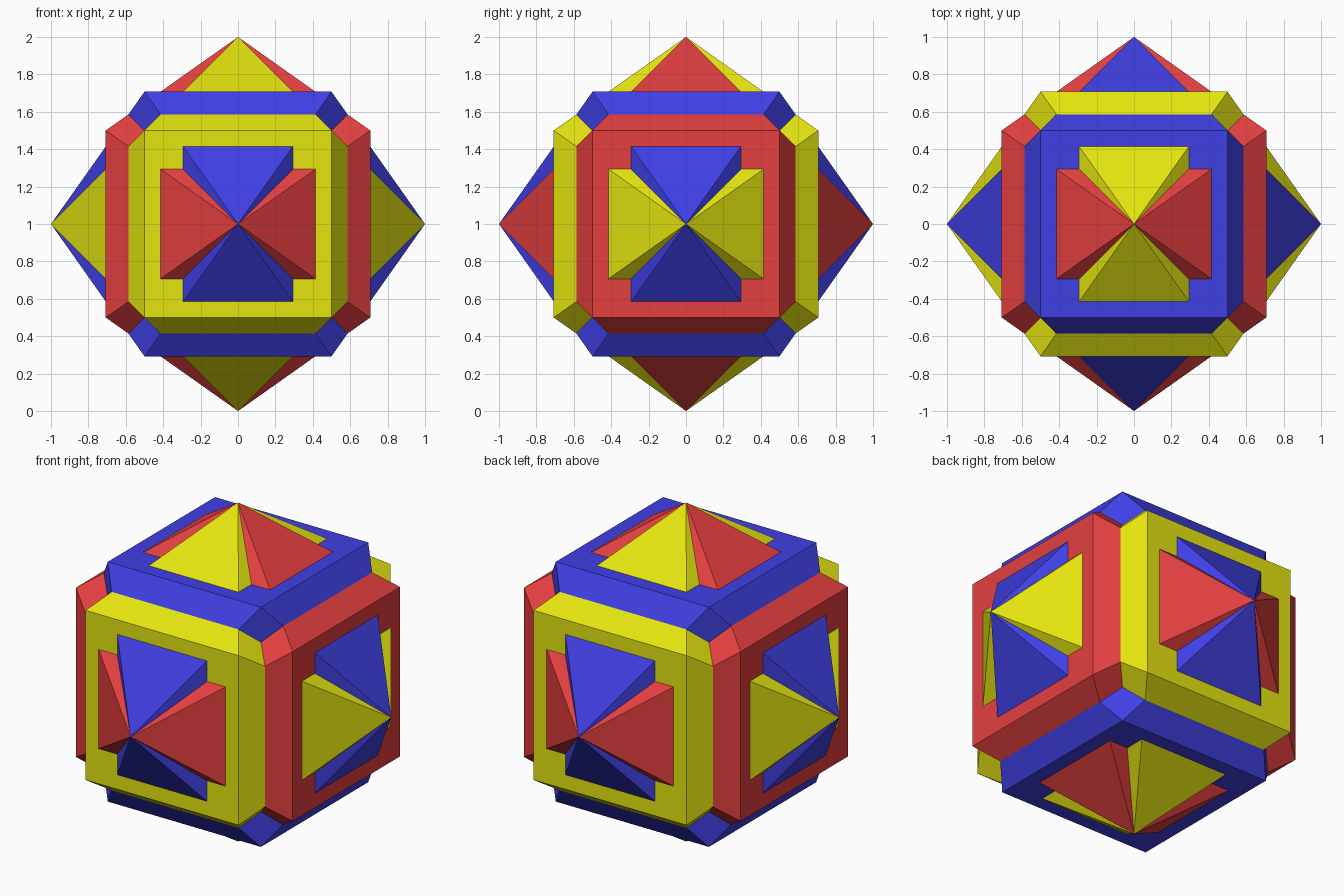
import bpy, bmesh, math
from mathutils import Matrix

cube = bpy.data.objects.get("Cube")
if cube:
    bpy.data.objects.remove(cube, do_unlink=True)


def make_material(name, rgb):
    mat = bpy.data.materials.new(name)
    mat.use_nodes = True
    mat.diffuse_color = (*rgb, 1)
    mat.node_tree.nodes["Principled BSDF"].inputs["Base Color"].default_value = (*rgb, 1)
    return mat


def cuboctahedron(name, mat, turn):
    """Unit cuboctahedron, spun 45 degrees about its own axis, then turned."""
    h = math.sqrt(0.5)
    bm = bmesh.new()
    # four points round the equator, then a square above and below
    points = [(1, 0, 0), (-1, 0, 0), (0, 1, 0), (0, -1, 0)]
    points += [(x, y, z) for x in (-.5, .5) for y in (-.5, .5) for z in (-h, h)]
    for p in points:
        bm.verts.new(p)
    bmesh.ops.convex_hull(bm, input=bm.verts[:])
    # merge the hull triangles into square faces
    bmesh.ops.dissolve_limit(bm, angle_limit=math.radians(1),
                             verts=bm.verts[:], edges=bm.edges[:])
    bmesh.ops.recalc_face_normals(bm, faces=bm.faces[:])
    bm.transform(Matrix.Translation((0, 0, 1)) @ turn)
    mesh = bpy.data.meshes.new(name)
    bm.to_mesh(mesh)
    bm.free()
    mesh.materials.append(mat)
    obj = bpy.data.objects.new(name, mesh)
    bpy.context.collection.objects.link(obj)


# Three interlocking solids, one along each axis
quarter = math.pi / 2
cuboctahedron("vertical_cuboctahedron", make_material("blue", (0.05, 0.05, 0.78)),
              Matrix.Identity(4))
cuboctahedron("sideways_cuboctahedron", make_material("red", (0.78, 0.05, 0.05)),
              Matrix.Rotation(quarter, 4, 'Y'))
cuboctahedron("front_back_cuboctahedron", make_material("yellow", (0.78, 0.78, 0.005)),
              Matrix.Rotation(quarter, 4, 'X'))
